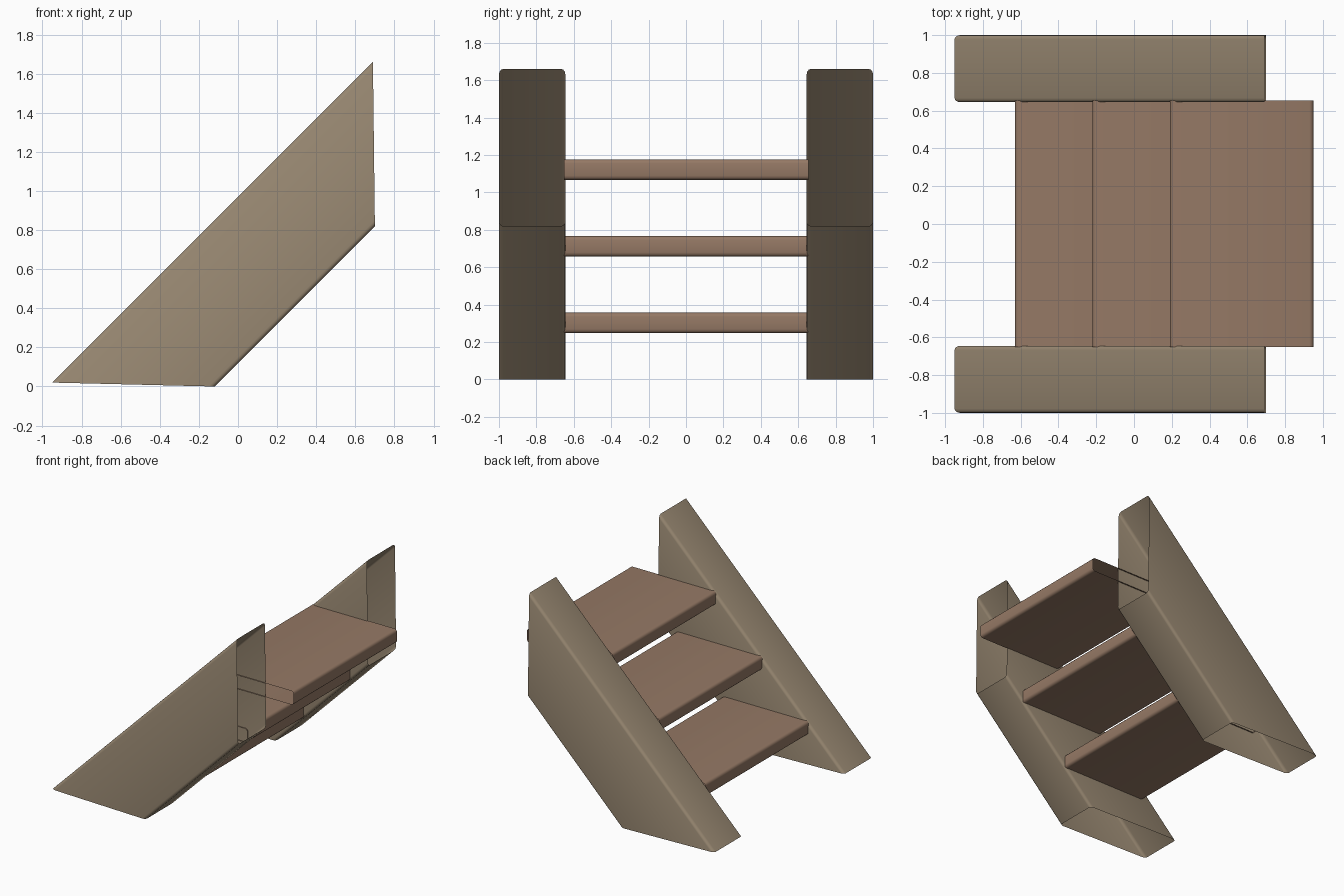
import bpy, bmesh
from math import sin, cos, pi

if "Cube" in bpy.data.objects:
    bpy.data.objects.remove(bpy.data.objects["Cube"])


def material(name, rgb):
    m = bpy.data.materials.new(name)
    m.diffuse_color = (*rgb, 1)
    m.use_nodes = True
    m.node_tree.nodes["Principled BSDF"].inputs["Base Color"].default_value = m.diffuse_color
    return m


def rounded_rect(a0, a1, b0, b1, ra, rb, seg=3):
    """Outline of a rectangle with rounded corners."""
    pts = []
    for k, (a, b) in enumerate([(a1 - ra, b1 - rb), (a0 + ra, b1 - rb),
                                (a0 + ra, b0 + rb), (a1 - ra, b0 + rb)]):
        for i in range(seg + 1):
            t = (k + i / seg) * pi / 2
            pts.append((a + ra * cos(t), b + rb * sin(t)))
    return pts


def open_tube(name, ring_a, ring_b, mat):
    """Smooth open-ended shell between two matching rings."""
    bm = bmesh.new()
    va = [bm.verts.new(p) for p in ring_a]
    vb = [bm.verts.new(p) for p in ring_b]
    n = len(va)
    for i in range(n):
        j = (i + 1) % n
        bm.faces.new((va[i], va[j], vb[j], vb[i])).smooth = True
    bmesh.ops.recalc_face_normals(bm, faces=bm.faces)
    me = bpy.data.meshes.new(name)
    bm.to_mesh(me)
    bm.free()
    me.materials.append(mat)
    ob = bpy.data.objects.new(name, me)
    bpy.context.collection.objects.link(ob)
    return ob


stone = material("tan_side", (0.32, 0.25, 0.17))
wood = material("brown_tread", (0.30, 0.19, 0.13))


# Sloping sides: cross-section in (y, depth), cut level at the foot and upright at the top
def foot(y, s):
    return (-0.95 + 0.83 * s, y, 0.02 - 0.02 * s)


def head(y, s):
    return (0.69 + 0.01 * s, y, 1.66 - 0.84 * s)


section = rounded_rect(0.645, 1.0, 0, 1, 0.022, 0.036)
for side, name in ((-1, "front_side"), (1, "back_side")):
    open_tube(name, [foot(side * y, s) for y, s in section],
              [head(side * y, s) for y, s in section], stone)

# Three treads, each one step further along and up
for i in range(3):
    d = 0.41 * i
    prof = rounded_rect(-0.63 + d, 0.13 + d, 0.247 + d, 0.357 + d, 0.022, 0.022)
    open_tube(f"tread_{i + 1}", [(x, -0.652, z) for x, z in prof],
              [(x, 0.655, z) for x, z in prof], wood)
